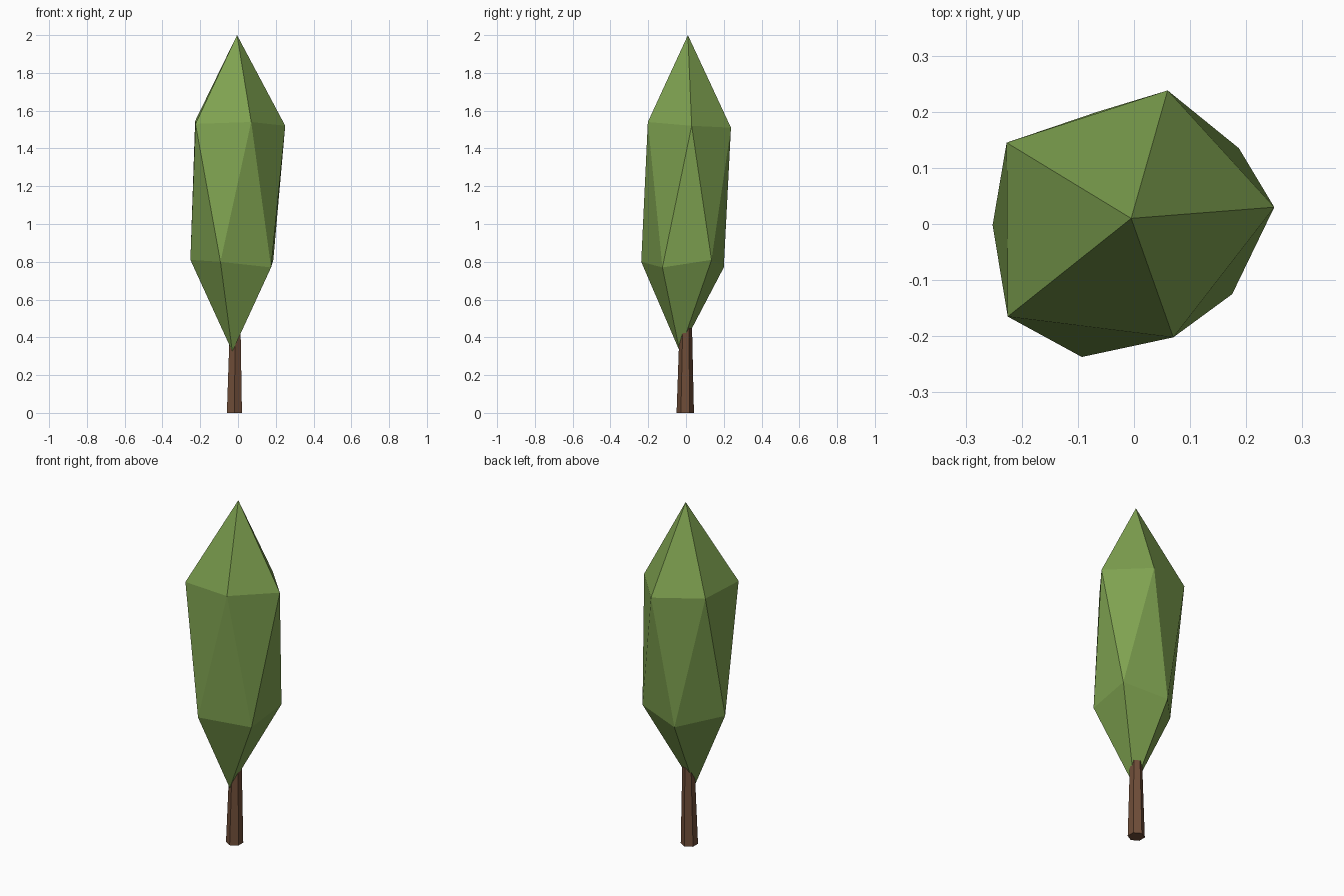
import bpy, bmesh

if "Cube" in bpy.data.objects:
    bpy.data.objects.remove(bpy.data.objects["Cube"])

def paint(obj, name, color):
    mat = bpy.data.materials.new(name)
    mat.diffuse_color = color
    mat.use_nodes = True
    mat.node_tree.nodes["Principled BSDF"].inputs["Base Color"].default_value = mat.diffuse_color
    obj.data.materials.append(mat)

# Crown: a stretched, slightly jittered icosahedron (tip, two rings of five, tail)
tip = (-0.005, 0.01, 2.0)
tail = (-0.03, -0.033, 0.325)
upper = [(0.25, 0.03, 1.52), (0.06, 0.238, 1.51), (-0.227, 0.145, 1.545),
         (-0.225, -0.165, 1.53), (0.07, -0.202, 1.54)]
lower = [(0.187, 0.135, 0.81), (-0.065, 0.2, 0.77), (-0.252, -0.002, 0.81),
         (-0.093, -0.237, 0.80), (0.175, -0.125, 0.77)]

bm = bmesh.new()
top, bottom = bm.verts.new(tip), bm.verts.new(tail)
u = [bm.verts.new(p) for p in upper]
l = [bm.verts.new(p) for p in lower]
for i in range(5):
    j = (i + 1) % 5
    bm.faces.new((top, u[i], u[j]))
    bm.faces.new((u[i], l[i], u[j]))
    bm.faces.new((l[i], l[j], u[j]))
    bm.faces.new((bottom, l[j], l[i]))
bmesh.ops.recalc_face_normals(bm, faces=bm.faces)
mesh = bpy.data.meshes.new("crown")
bm.to_mesh(mesh)
bm.free()
crown = bpy.data.objects.new("crown", mesh)
bpy.context.collection.objects.link(crown)
paint(crown, "leaf_green", (0.21, 0.36, 0.08, 1))

# Trunk: tapered six-sided post, ending inside the crown
height = 0.45
bpy.ops.mesh.primitive_cone_add(vertices=6, radius1=0.046, radius2=0.033,
                                depth=height, location=(-0.019, -0.004, height / 2))
trunk = bpy.context.object
trunk.name = "trunk"
for v in trunk.data.vertices:
    if v.co.z > 0:
        v.co.x += 0.004
        v.co.y += 0.003
paint(trunk, "bark_brown", (0.16, 0.075, 0.04, 1))
